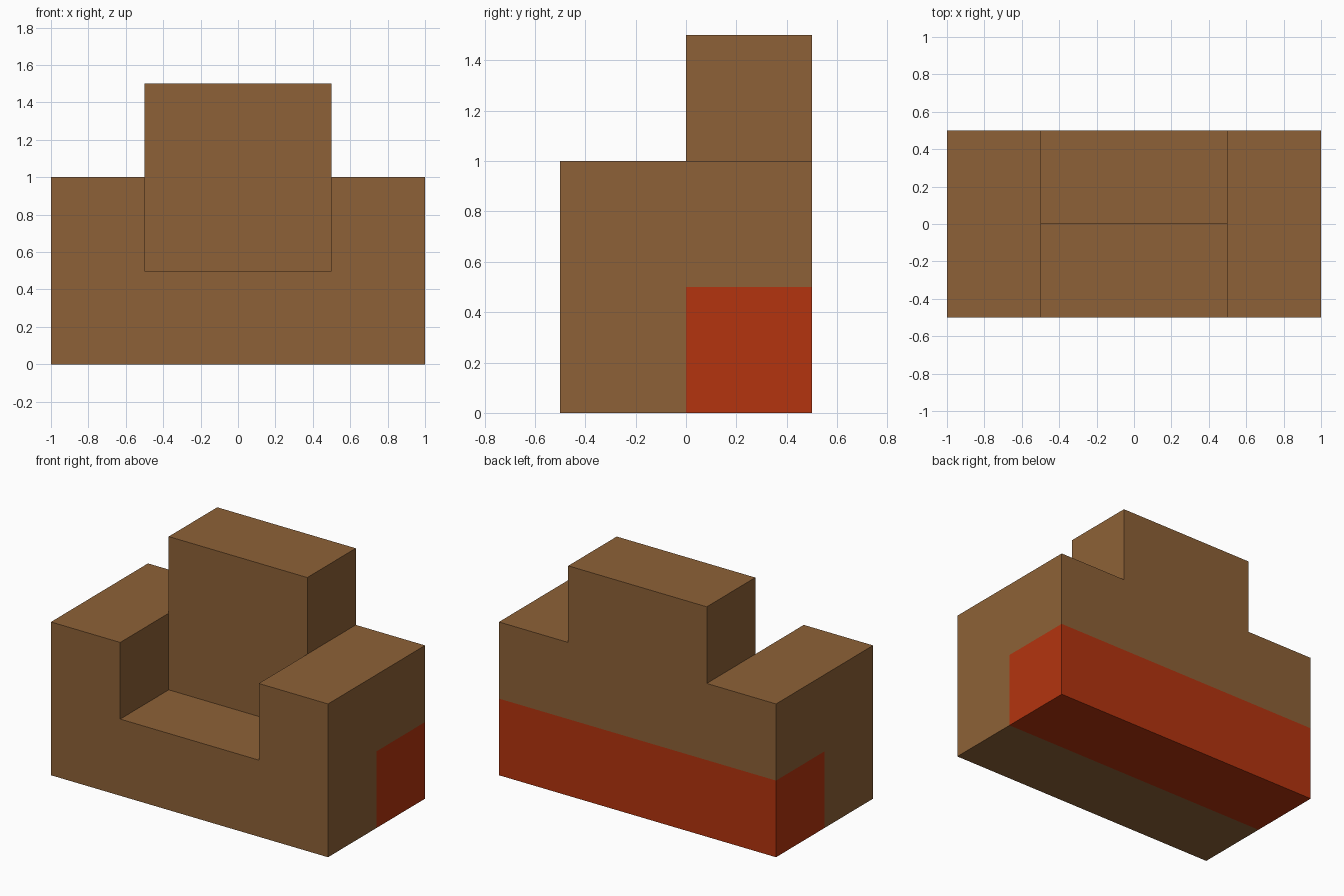
import bpy
import bmesh
from mathutils import Vector

cube = bpy.data.objects.get("Cube")
if cube:
    bpy.data.objects.remove(cube, do_unlink=True)


def make_material(name, colour):
    mat = bpy.data.materials.new(name)
    mat.use_nodes = True
    mat.diffuse_color = (*colour, 1)
    bsdf = next(n for n in mat.node_tree.nodes if n.type == 'BSDF_PRINCIPLED')
    bsdf.inputs["Base Color"].default_value = (*colour, 1)
    return mat


brown = make_material("brown", (0.270, 0.121, 0.038))
red = make_material("red", (0.455, 0.034, 0.0045))

UNIT = 0.5  # every part is a whole number of these blocks


def blocks(xs, ys, zs):
    return {(x, y, z) for x in xs for y in ys for z in zs}


# Parts in block units: x -2..1, y -1 (front) or 0 (back), z 0 upwards
seat = blocks((-1, 0), (-1,), (0,))
arms = blocks((-2, 1), (-1, 0), (0, 1))
backrest = blocks((-1, 0), (0,), (1, 2))
rear_base = blocks((-2, -1, 0, 1), (0,), (0,))
solid = seat | arms | backrest | rear_base

# Keep only the outer faces, so the chair is one closed skin
bm = bmesh.new()
for cell in solid:
    centre = Vector(cell) + Vector((0.5, 0.5, 0.5))
    for axis in range(3):
        for sign in (-1, 1):
            step = Vector((0, 0, 0))
            step[axis] = sign
            if tuple(int(c + s) for c, s in zip(cell, step)) in solid:
                continue
            u, v = Vector((0, 0, 0)), Vector((0, 0, 0))
            u[(axis + 1) % 3] = 0.5
            v[(axis + 2) % 3] = 0.5 * sign
            mid = centre + step * 0.5
            corners = (mid - u - v, mid + u - v, mid + u + v, mid - u + v)
            face = bm.faces.new([bm.verts.new(p * UNIT) for p in corners])
            face.material_index = int(cell in rear_base)

# Weld the blocks and join flat areas of one colour
bmesh.ops.remove_doubles(bm, verts=bm.verts[:], dist=0.001)
bmesh.ops.dissolve_limit(bm, angle_limit=0.01, verts=bm.verts[:],
                         edges=bm.edges[:], delimit={'MATERIAL'})

mesh = bpy.data.meshes.new("chair_body")
bm.to_mesh(mesh)
bm.free()
mesh.materials.append(brown)
mesh.materials.append(red)
chair = bpy.data.objects.new("chair_body", mesh)
bpy.context.collection.objects.link(chair)
